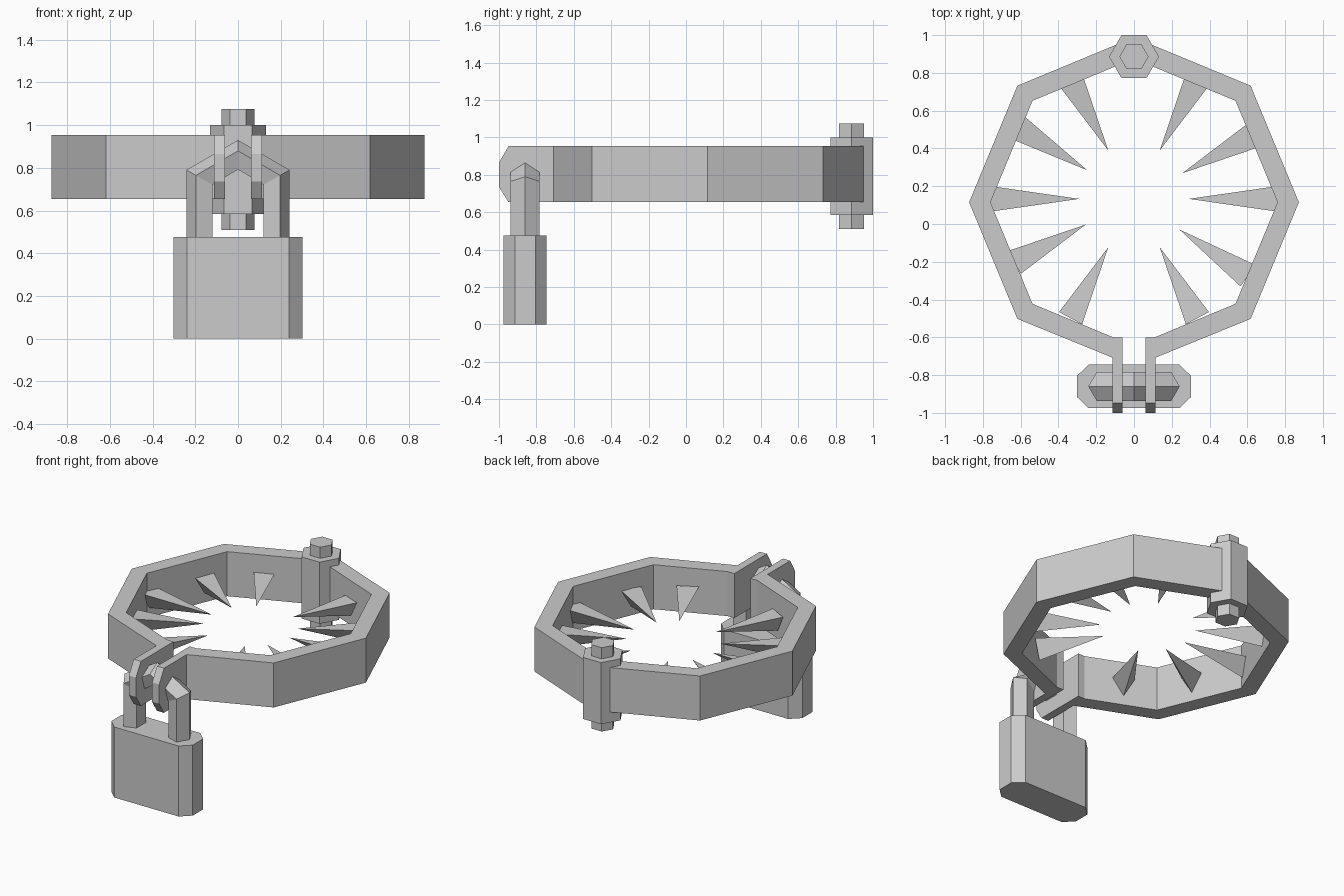
import bpy, bmesh
from math import sin, cos, pi, radians
from mathutils import Vector

if "Cube" in bpy.data.objects:
    bpy.data.objects.remove(bpy.data.objects["Cube"])

CY = 0.115            # ring centre in y
Z0, Z1 = 0.655, 0.955  # band bottom and top


def finish(name, bm):
    bmesh.ops.recalc_face_normals(bm, faces=bm.faces)
    me = bpy.data.meshes.new(name)
    bm.to_mesh(me)
    bm.free()
    ob = bpy.data.objects.new(name, me)
    bpy.context.collection.objects.link(ob)
    return ob


def loft(name, rings):
    """Skin a list of equal-length rings and cap both ends."""
    bm = bmesh.new()
    rows = [[bm.verts.new(p) for p in r] for r in rings]
    n = len(rows[0])
    for a, b in zip(rows, rows[1:]):
        for i in range(n):
            j = (i + 1) % n
            bm.faces.new((a[i], a[j], b[j], b[i]))
    bm.faces.new(rows[0])
    bm.faces.new(rows[-1])
    return finish(name, bm)


def prism_z(name, pts, z0, z1):
    return loft(name, [[(x, y, z) for x, y in pts] for z in (z0, z1)])


def hexagon(r, y):
    return [(r * cos(i * pi / 3), y + r * sin(i * pi / 3)) for i in range(6)]


# Two band halves with lugs at the front
def arc(r):
    return [(r * cos(a * pi / 4), CY + r * sin(a * pi / 4)) for a in (2, 1, 0, -1)]

for s, side in ((1, "right"), (-1, "left")):
    outline = arc(0.873) + [(0.113, -0.708), (0.06, -0.708), (0.06, -0.6), (0.11, -0.6)] + arc(0.76)[::-1]
    prism_z("band_" + side, [(s * x, y) for x, y in outline], Z0, Z1)
    lug = [(-0.7, Z0), (-0.95, Z0), (-1.0, 0.735), (-1.0, 0.865), (-0.948, Z1), (-0.7, Z1)]
    loft("lug_" + side, [[(s * x, y, z) for y, z in lug] for x in (0.06, 0.113)])

# Hinge barrel and its pin at the back
prism_z("hinge_barrel", hexagon(0.132, 0.886), 0.585, 1.0)
prism_z("hinge_pin", hexagon(0.077, 0.886), 0.51, 1.075)

# Inward three-sided spikes with the flat side up
for a in (0, 28, 62, 118, 148.5, 180, 208, 242, 298, 326):
    d = Vector((cos(radians(a)), sin(radians(a)), 0))
    t = Vector((-d.y, d.x, 0))
    c = Vector((0, 0.133, 0.795))
    # reach just past the inner wall of the octagon
    u = (radians(a) + pi / 8) % (pi / 4) - pi / 8
    wall = 0.76 * cos(pi / 8) / cos(pi / 8 - abs(u))
    base = c + d * (wall + 0.01)
    bm = bmesh.new()
    tip = bm.verts.new(c + d * 0.29)
    tri = [bm.verts.new(base + t * w + Vector((0, 0, h)))
           for w, h in ((-0.069, 0.04), (0.069, 0.04), (0, -0.08))]
    bm.faces.new(tri)
    for i in range(3):
        bm.faces.new((tri[i], tri[(i + 1) % 3], tip))
    finish("spike", bm)

# Padlock body with cut corners
PY = -0.86
prism_z("padlock_body", [(sx, PY + sy) for sx, sy in (
    (0.24, -0.115), (0.303, -0.055), (0.303, 0.055), (0.24, 0.115),
    (-0.24, 0.115), (-0.303, 0.055), (-0.303, -0.055), (-0.24, -0.115))], 0, 0.475)

# Five-sided shackle: (depth inward, y offset)
section = [(0, 0), (0.045, 0.077), (0.123, 0.05), (0.123, -0.05), (0.045, -0.077)]

def leg(s, shoulder):
    return [(s * (0.242 - d), PY + y, 0.79 - 0.56 * d if shoulder else 0.45) for d, y in section]

peak = [(0, PY + y, 0.93 - 1.12 * d) for d, y in section]
loft("shackle", [leg(-1, False), leg(-1, True), peak, leg(1, True), leg(1, False)])
